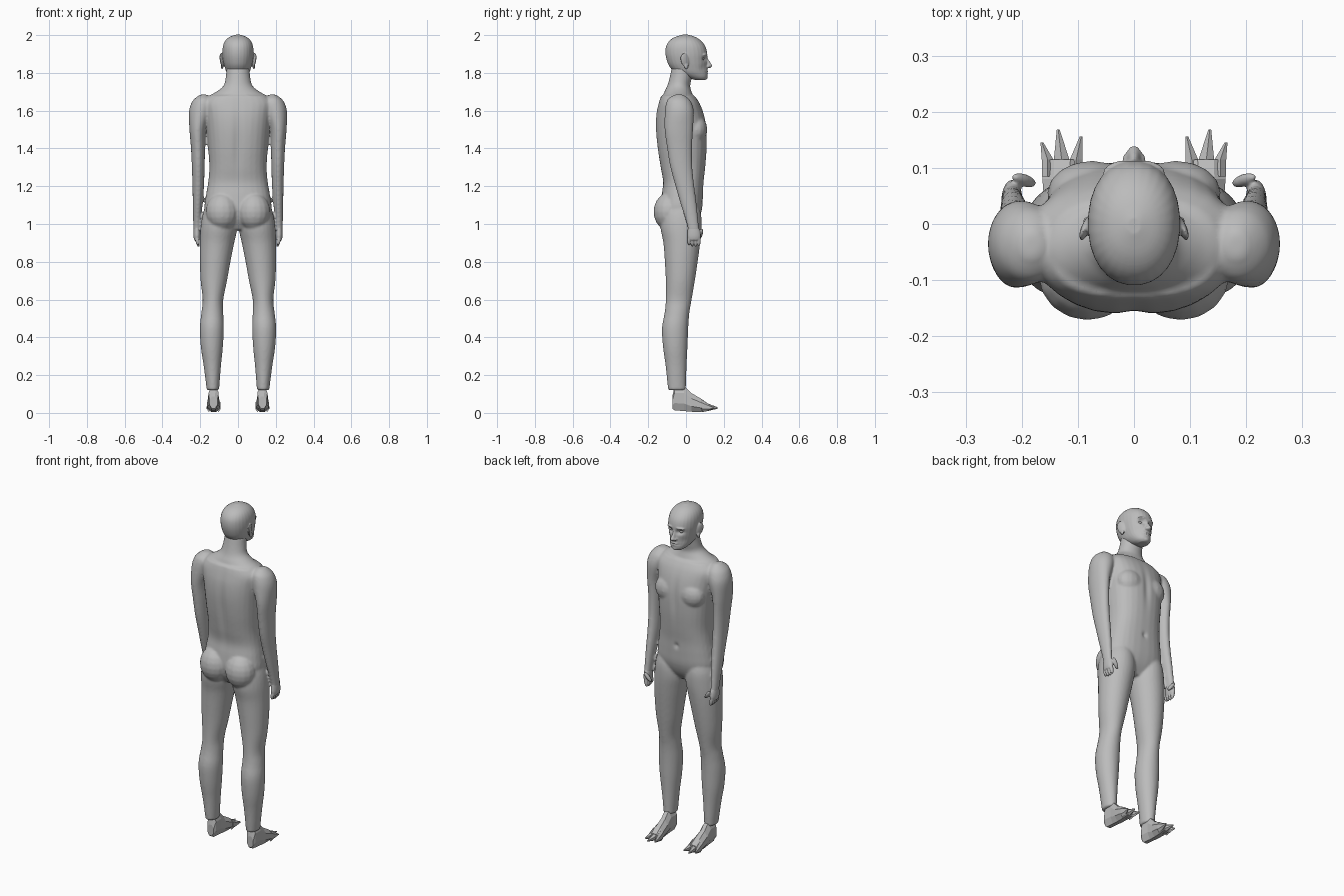
import bpy, bmesh, math
from mathutils import Vector, Matrix

skin = bpy.data.materials.new("plain_grey")
skin.diffuse_color = (0.5, 0.5, 0.5, 1)


def catmull(p0, p1, p2, p3, t):
    return [0.5 * (2 * b + (c - a) * t + (2 * a - 5 * b + 4 * c - d) * t * t
                   + (3 * b - a - 3 * c + d) * t ** 3)
            for a, b, c, d in zip(p0, p1, p2, p3)]


def loft(bm, rows, sides=28, steps=4, power=2.0, along_y=False, s=1):
    """Rows: (position, x min, x max, depth min, depth max)."""
    secs = []
    for i in range(len(rows) - 1):
        quad = [rows[max(0, min(len(rows) - 1, i + k))] for k in (-1, 0, 1, 2)]
        secs += [catmull(*quad, j / steps) for j in range(steps)]
    secs.append(rows[-1])
    rings = []
    for t, x0, x1, d0, d1 in secs:
        ring = []
        for k in range(sides):
            a = 2 * math.pi * (k + 0.5) / sides
            u, v = (math.copysign(abs(f) ** (2 / power), f) for f in (math.cos(a), math.sin(a)))
            x = s * ((x0 + x1) / 2 + u * (x1 - x0) / 2)
            d = (d0 + d1) / 2 + v * (d1 - d0) / 2
            ring.append(bm.verts.new((x, t, d) if along_y else (x, d, t)))
        rings.append(ring)
    for a, b in zip(rings, rings[1:]):
        for k in range(sides):
            n = (k + 1) % sides
            bm.faces.new((a[k], a[n], b[n], b[k]))
    bm.faces.new(rings[0])
    bm.faces.new(rings[-1])


def blob(bm, centre, radii, tilt=(0, 0, 0)):
    m = Matrix.Translation(centre)
    for ang, ax in zip(tilt, "XYZ"):
        m = m @ Matrix.Rotation(math.radians(ang), 4, ax)
    m = m @ Matrix.Diagonal((*radii, 1))
    bmesh.ops.create_uvsphere(bm, u_segments=16, v_segments=10, radius=1, matrix=m)


def make(name, bm):
    bmesh.ops.recalc_face_normals(bm, faces=bm.faces)
    me = bpy.data.meshes.new(name)
    bm.to_mesh(me)
    bm.free()
    ob = bpy.data.objects.new(name, me)
    bpy.context.collection.objects.link(ob)
    me.materials.append(skin)
    return ob


def fuse(ob, voxel, smooth, dents):
    """Merge overlapping volumes into one skin, then press soft hollows in."""
    r = ob.modifiers.new("fuse", 'REMESH')
    r.mode, r.voxel_size, r.use_smooth_shade = 'VOXEL', voxel, True
    sm = ob.modifiers.new("soften", 'SMOOTH')
    sm.factor, sm.iterations = 0.5, smooth
    dg = bpy.context.evaluated_depsgraph_get()
    me = bpy.data.meshes.new_from_object(ob.evaluated_get(dg))
    ob.modifiers.clear()
    ob.data = me
    for v in me.vertices:
        push = 0
        for c, sig, depth in dents:
            e = sum(((p - q) / w) ** 2 for p, q, w in zip(v.co, c, sig))
            push += depth * math.exp(-e / 2) if e < 20 else 0
        v.co.y += push
    me.materials.clear()
    me.materials.append(skin)
    me.polygons.foreach_set("material_index", [0] * len(me.polygons))
    me.polygons.foreach_set("use_smooth", [True] * len(me.polygons))


def both(z, r, back, front):
    return (z, -r, r, back, front)


# Torso and neck
bm = bmesh.new()
loft(bm, [both(*p) for p in (
    (.97, .07, -.09, .03), (1.02, .16, -.12, .065), (1.08, .178, -.135, .085),
    (1.15, .17, -.13, .09), (1.22, .158, -.122, .093), (1.3, .152, -.136, .102),
    (1.4, .158, -.152, .11), (1.5, .166, -.161, .11), (1.58, .175, -.158, .095),
    (1.64, .182, -.145, .072), (1.68, .15, -.132, .045))], power=2.5)
loft(bm, [both(*p) for p in (
    (1.62, .18, -.13, .05), (1.67, .165, -.125, .04), (1.7, .115, -.115, .03),
    (1.73, .078, -.1, .022), (1.77, .066, -.088, .03), (1.83, .06, -.075, .04))])

for s in (1, -1):
    # Buttocks and chest muscles
    blob(bm, (s * .083, -.09, 1.065), (.088, .082, .1))
    blob(bm, (s * .075, .055, 1.5), (.08, .058, .075))
    # Legs
    loft(bm, [(1.12, .03, .165, -.1, .06), (1.05, .012, .187, -.13, .08),
              (.98, .004, .198, -.135, .082), (.9, .02, .202, -.12, .075),
              (.8, .04, .202, -.112, .062), (.7, .058, .198, -.107, .047),
              (.6, .078, .187, -.107, .03), (.53, .078, .194, -.113, .018),
              (.45, .075, .202, -.127, .012), (.35, .08, .197, -.122, .008),
              (.25, .09, .182, -.108, .003), (.15, .098, .169, -.098, 0),
              (.12, .1, .166, -.095, 0)], s=s)
    # Arms
    loft(bm, [(1.685, .165, .2, -.06, -.015), (1.665, .14, .228, -.092, .012),
              (1.64, .13, .247, -.105, .03), (1.59, .14, .26, -.112, .042),
              (1.5, .17, .257, -.113, .037), (1.4, .174, .249, -.1, .032),
              (1.3, .177, .244, -.083, .034), (1.2, .18, .241, -.056, .044),
              (1.1, .188, .239, -.027, .057), (1.0, .197, .237, .004, .067),
              (.96, .2, .235, .01, .073)], s=s)
make_body = make("body", bm)
fuse(make_body, .007, 4, [
    ((0, -.15, 1.42), (.018, .04, .12), .009),    # spine groove
    ((0, .11, 1.48), (.014, .04, .07), -.007),    # breastbone groove
    ((0, .09, 1.19), (.009, .03, .011), -.008),   # navel
])

# Hands
for s, side in ((1, "right"), (-1, "left")):
    bm = bmesh.new()
    loft(bm, [(1.0, .203, .233, .012, .06), (.965, .199, .236, .008, .074),
              (.935, .199, .236, .006, .079), (.915, .203, .232, .01, .074)],
         sides=16, s=s)
    for i, length in enumerate((.026, .033, .036, .032)):
        blob(bm, (s * .215, .016 + .0175 * i, .913), (.011, .0095, length), (0, s * 12, 0))
    blob(bm, (s * .196, .078, .948), (.011, .011, .034), (-14, s * 35, 0))
    fuse(make(side + "_hand", bm), .0035, 2, [])

# Feet: low-poly, flat shaded, splayed into pointed toes
for s, side in ((1, "right"), (-1, "left")):
    bm = bmesh.new()
    loft(bm, [(-.072, .108, .152, .02, .09), (-.06, .1, .158, .008, .15),
              (-.01, .102, .158, .004, .15), (.03, .098, .162, .002, .108),
              (.08, .092, .166, .003, .078), (.115, .09, .166, .008, .052)],
         sides=8, steps=1, along_y=True, s=s)
    for x0, x1, tip, y in ((.09, .116, .094, .156), (.113, .145, .135, .168), (.142, .166, .164, .145)):
        loft(bm, [(.085, x0, x1, .004, .07), (.115, x0, x1, .01, .05),
                  (y, tip - .003, tip + .003, .022, .03)], sides=6, steps=1, along_y=True, s=s)
    make(side + "_foot", bm)

# Head: skull, jaw, nose, lips, brow and ears
bm = bmesh.new()
loft(bm, [both(*p) for p in (
    (1.762, .025, .05, .1), (1.775, .043, .005, .112), (1.8, .06, -.055, .114),
    (1.83, .07, -.085, .113), (1.86, .077, -.1, .112), (1.9, .082, -.109, .113),
    (1.94, .08, -.106, .103), (1.97, .068, -.088, .08), (1.99, .045, -.058, .05),
    (2.002, .012, -.018, .012))], power=2.15)
loft(bm, [both(*p) for p in (
    (1.893, .008, .09, .112), (1.87, .008, .09, .12), (1.848, .012, .09, .134),
    (1.836, .016, .09, .14), (1.826, .013, .09, .128))], sides=14)
blob(bm, (0, .102, 1.807), (.026, .017, .006))
blob(bm, (0, .1, 1.797), (.023, .017, .006))
blob(bm, (0, .095, 1.776), (.022, .02, .014))
for s in (1, -1):
    blob(bm, (s * .03, .099, 1.898), (.027, .013, .008), (0, s * 6, -s * 18))
    blob(bm, (s * .085, -.006, 1.868), (.008, .024, .038), (12, s * 10, s * 20))
    blob(bm, (s * .084, .002, 1.835), (.007, .011, .016))
    blob(bm, (s * .012, .115, 1.834), (.009, .012, .008))
dents = [((0, .115, 1.802), (.02, .03, .002), -.004)]
for s in (1, -1):
    dents.append(((s * .031, .1, 1.875), (.013, .03, .009), -.014))   # eye sockets
    dents.append(((s * .045, .09, 1.822), (.014, .03, .018), -.006))  # cheeks
fuse(make("head", bm), .0035, 3, dents)

# Eyes
for s, side in ((1, "right"), (-1, "left")):
    bm = bmesh.new()
    blob(bm, (s * .031, .086, 1.875), (.013, .011, .008))
    ob = make(side + "_eye", bm)
    for p in ob.data.polygons:
        p.use_smooth = True
